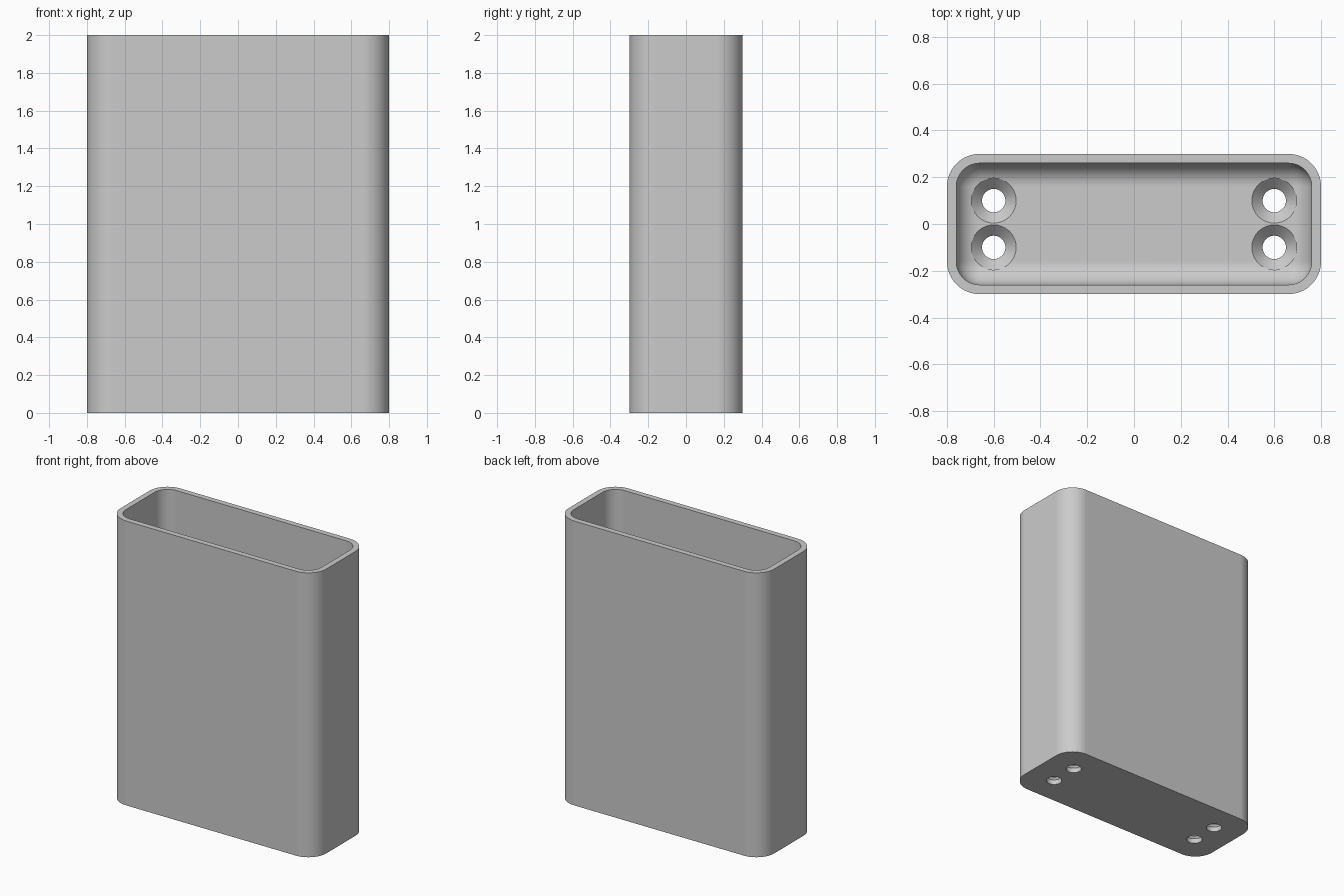
import bpy, bmesh
from math import sin, cos, pi

cube = bpy.data.objects.get("Cube")
if cube:
    bpy.data.objects.remove(cube, do_unlink=True)

HALF_X, HALF_Y, HEIGHT = 0.8, 0.3, 2.0
WALL, FLOOR, OUTER_R = 0.04, 0.08, 0.14
INNER_R = OUTER_R - WALL
HOLE_R, SINK_R = 0.05, 0.096
CORNER_STEPS, HOLE_STEPS, FILLET_STEPS = 16, 64, 12

grey = bpy.data.materials.new("light grey")
grey.use_nodes = True
colour = (0.6, 0.6, 0.6, 1)
grey.diffuse_color = colour
grey.node_tree.nodes["Principled BSDF"].inputs["Base Color"].default_value = colour


def rounded_ring(inset, z):
    """Rounded rectangle inset from the outer wall."""
    r = max(OUTER_R - inset, 0)
    cx, cy = HALF_X - inset - r, HALF_Y - inset - r
    points = []
    for quarter, (sx, sy) in enumerate([(1, 1), (-1, 1), (-1, -1), (1, -1)]):
        for i in range(CORNER_STEPS + 1):
            a = (quarter + i / CORNER_STEPS) * pi / 2
            points.append((sx * cx + r * cos(a), sy * cy + r * sin(a), z))
    return points


def circle_ring(x, y, r, z):
    angles = [2 * pi * i / HOLE_STEPS for i in range(HOLE_STEPS)]
    return [(x + r * cos(a), y + r * sin(a), z) for a in angles]


def loft(bm, rings):
    """Skin a stack of rings and cap both ends."""
    loops = [[bm.verts.new(p) for p in ring] for ring in rings]
    n = len(loops[0])
    for a, b in zip(loops, loops[1:]):
        for i in range(n):
            j = (i + 1) % n
            bm.faces.new((a[i], a[j], b[j], b[i]))
    bm.faces.new(loops[0][::-1])
    bm.faces.new(loops[-1])


def make_object(name, bm):
    bmesh.ops.remove_doubles(bm, verts=bm.verts, dist=1e-5)
    bmesh.ops.recalc_face_normals(bm, faces=bm.faces)
    mesh = bpy.data.meshes.new(name)
    bm.to_mesh(mesh)
    bm.free()
    mesh.materials.append(grey)
    obj = bpy.data.objects.new(name, mesh)
    bpy.context.collection.objects.link(obj)
    return obj


# Open container: outer wall, rim, inner wall, filleted floor
rings = [rounded_ring(0, 0), rounded_ring(0, HEIGHT), rounded_ring(WALL, HEIGHT)]
for i in range(FILLET_STEPS + 1):
    a = i / FILLET_STEPS * pi / 2
    rings.append(rounded_ring(WALL + INNER_R * (1 - cos(a)),
                              FLOOR + INNER_R * (1 - sin(a))))
bm = bmesh.new()
loft(bm, rings)
container = make_object("container", bm)

# Countersunk screw holes through the floor
sink_z = FLOOR - (SINK_R - HOLE_R)
profile = [(HOLE_R, -0.1), (HOLE_R, sink_z), (SINK_R, FLOOR), (SINK_R, FLOOR + 0.15)]
bm = bmesh.new()
for x in (-0.6, 0.6):
    for y in (-0.1, 0.1):
        loft(bm, [circle_ring(x, y, r, z) for r, z in profile])
cutter = make_object("screw_hole_cutter", bm)
cutter.hide_render = True

cut = container.modifiers.new("screw holes", 'BOOLEAN')
cut.operation = 'DIFFERENCE'
cut.solver = 'EXACT'
cut.object = cutter

bpy.ops.object.select_all(action='DESELECT')
container.select_set(True)
bpy.context.view_layer.objects.active = container
bpy.ops.object.modifier_apply(modifier=cut.name)
bpy.data.objects.remove(cutter, do_unlink=True)

# Smooth corners with crisp edges
bpy.ops.object.shade_smooth_by_angle(angle=pi / 6)
weighted = container.modifiers.new("flat walls", 'WEIGHTED_NORMAL')
weighted.keep_sharp = True
